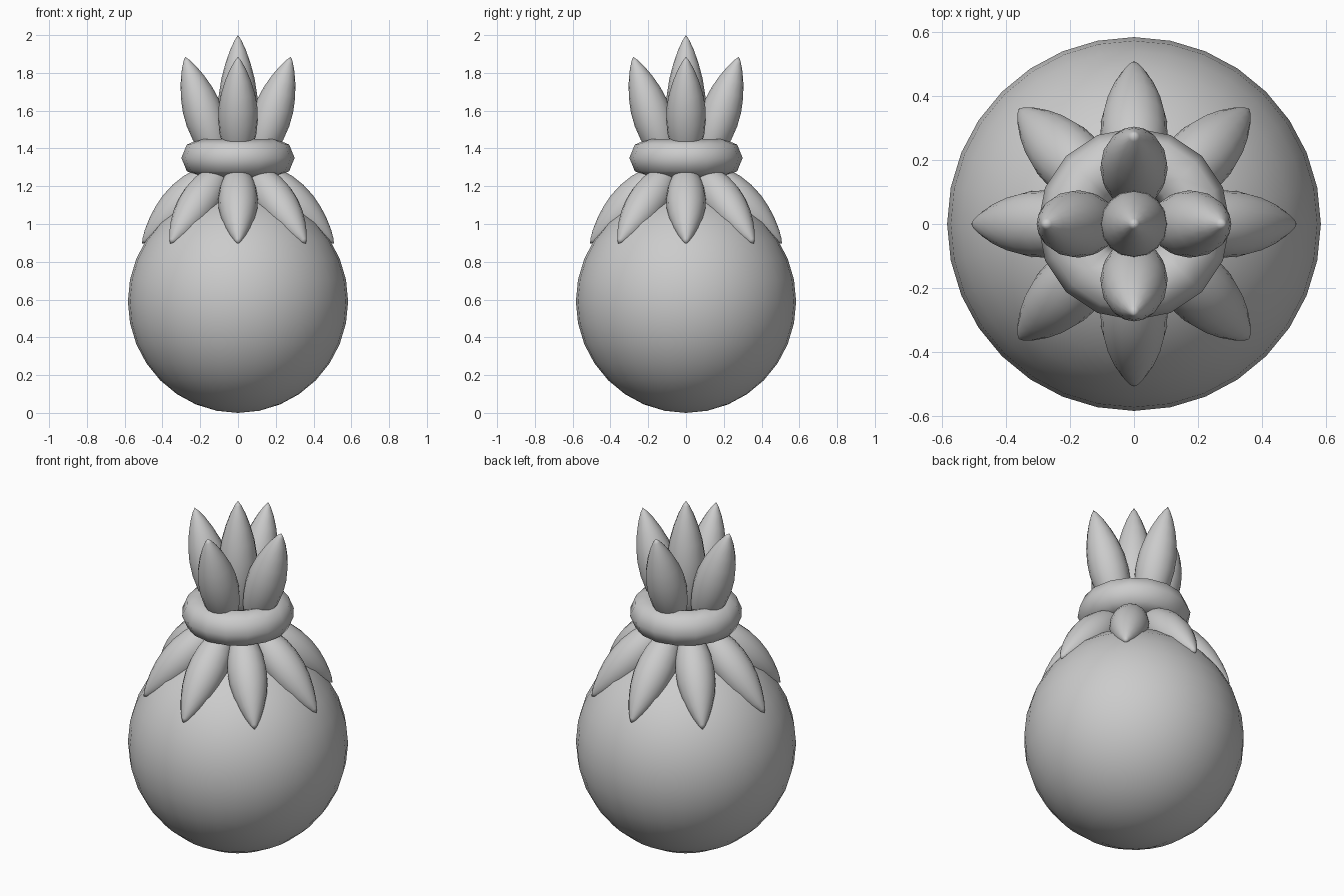
import bpy, bmesh, math
from mathutils import Vector

if "Cube" in bpy.data.objects:
    bpy.data.objects.remove(bpy.data.objects["Cube"])


def smooth(ob):
    for p in ob.data.polygons:
        p.use_smooth = True


def petal(name, base, tip, profile, sides=16):
    """Lathed pointed leaf from base to tip; profile = (fraction of length, radius)."""
    base, tip = Vector(base), Vector(tip)
    axis = tip - base
    rot = axis.to_track_quat('Z', 'Y')
    bm = bmesh.new()
    rings = []
    for t, r in profile:
        rings.append([bm.verts.new(base + axis * t + rot @ Vector(
            (r * math.cos(a), r * math.sin(a), 0)))
            for a in (2 * math.pi * i / sides for i in range(sides))])
    for lo, hi in zip(rings, rings[1:]):
        for i in range(sides):
            j = (i + 1) % sides
            bm.faces.new((lo[i], lo[j], hi[j], hi[i]))
    bm.faces.new(rings[0][::-1])
    top = bm.verts.new(tip)
    for i in range(sides):
        bm.faces.new((rings[-1][i], rings[-1][(i + 1) % sides], top))
    mesh = bpy.data.meshes.new(name)
    bm.to_mesh(mesh)
    bm.free()
    ob = bpy.data.objects.new(name, mesh)
    bpy.context.collection.objects.link(ob)
    smooth(ob)
    return ob


def petal_ring(name, count, base, tip, profile):
    """Repeat a petal around z; base and tip are (radius, height)."""
    for i in range(count):
        a = 2 * math.pi * i / count
        c, s = math.cos(a), math.sin(a)
        petal(f"{name}_{i + 1}", (base[0] * c, base[0] * s, base[1]),
              (tip[0] * c, tip[0] * s, tip[1]), profile)


# Round body
bpy.ops.mesh.primitive_uv_sphere_add(segments=32, ring_count=16, radius=1, location=(0, 0, 0.59))
body = bpy.context.object
body.name = "round_body"
body.scale = (0.583, 0.583, 0.59)
smooth(body)

# Collar ring
bpy.ops.mesh.primitive_torus_add(major_segments=16, minor_segments=8,
                                 major_radius=0.2, minor_radius=0.1, location=(0, 0, 1.35))
collar = bpy.context.object
collar.name = "collar_ring"
smooth(collar)

LEAF = [(0, 0.06), (0.1, 0.08), (0.22, 0.097), (0.36, 0.105), (0.5, 0.102),
        (0.64, 0.088), (0.77, 0.066), (0.88, 0.041), (0.96, 0.017)]

# Crown: one upright leaf and four leaning outwards
petal("crown_leaf_centre", (0, 0, 1.36), (0, 0, 2.0), LEAF)
petal_ring("crown_leaf", 4, (0.11, 1.36), (0.28, 1.885), LEAF)

# Drooping leaves under the collar
petal_ring("drooping_leaf", 8, (0.14, 1.265), (0.508, 0.897), LEAF)
